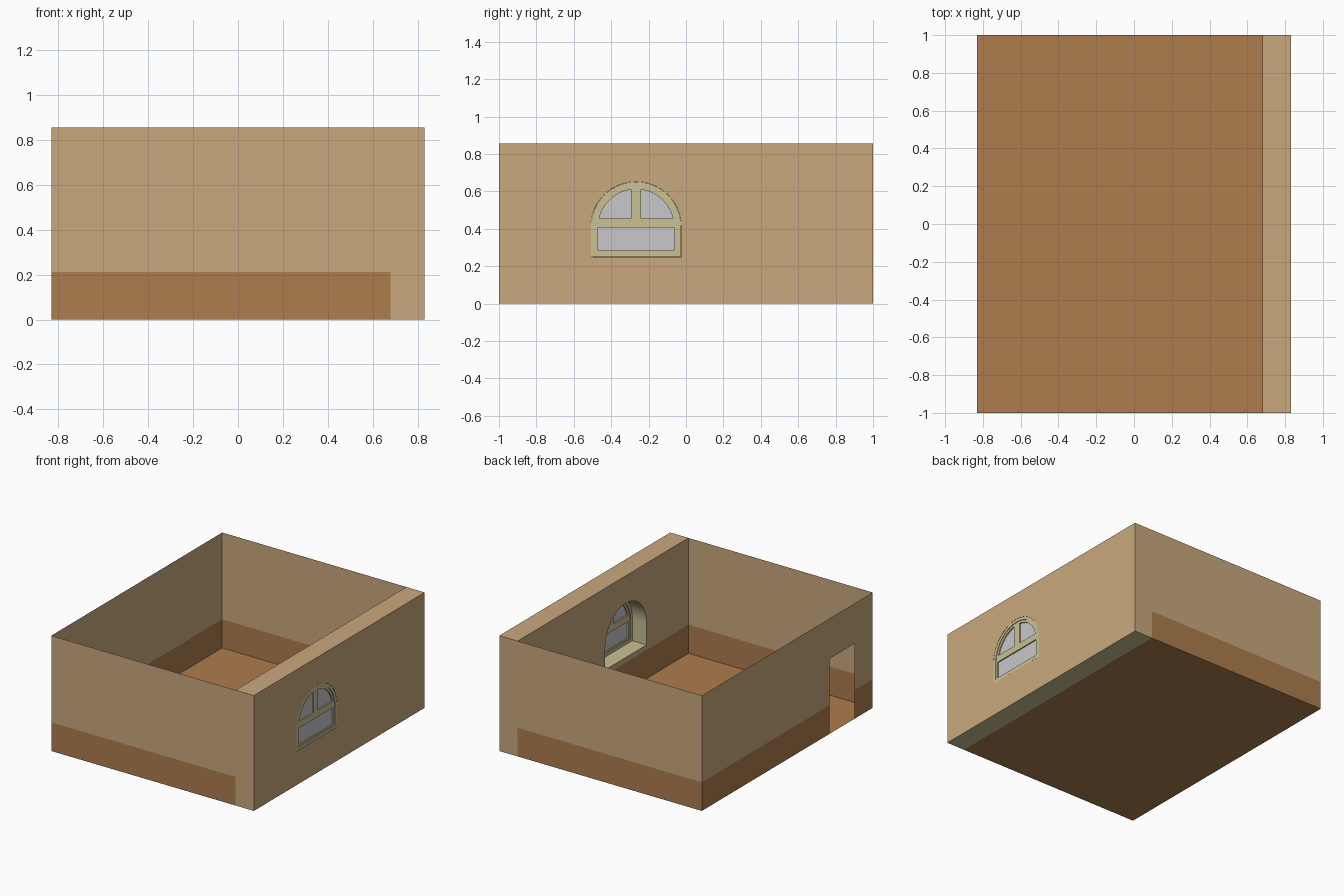
import bpy, bmesh, math

if "Cube" in bpy.data.objects:
    bpy.data.objects.remove(bpy.data.objects["Cube"])

X0, X1, XI = -0.83, 0.83, 0.68      # room sides, inner face of thick wall
H, BAND = 0.855, 0.212              # wall height, wainscot height
WY, SPRING, SILL, R = -0.267, 0.41, 0.25, 0.242   # arched window


def material(name, rgb):
    m = bpy.data.materials.new(name)
    m.diffuse_color = (*rgb, 1)
    m.use_nodes = True
    m.node_tree.nodes["Principled BSDF"].inputs["Base Color"].default_value = m.diffuse_color
    return m


PLASTER = material("plaster tan", (0.59, 0.397, 0.209))
WOOD = material("wood brown", (0.418, 0.205, 0.075))
CREAM = material("trim cream", (0.584, 0.533, 0.30))
GLASS = material("glass grey", (0.58, 0.58, 0.60))


def add_object(name, bm, mats):
    me = bpy.data.meshes.new(name)
    bm.to_mesh(me)
    bm.free()
    for m in mats:
        me.materials.append(m)
    ob = bpy.data.objects.new(name, me)
    bpy.context.collection.objects.link(ob)
    return ob


def thin_wall(name, rects, place):
    """Single-sided wall from (u0, u1, z0, z1) rectangles, brown below BAND."""
    bm = bmesh.new()
    for u0, u1, z0, z1 in rects:
        f = bm.faces.new([bm.verts.new(place(u, z)) for u, z in
                          ((u0, z0), (u1, z0), (u1, z1), (u0, z1))])
        f.material_index = 1 if z1 <= BAND else 0
    bmesh.ops.remove_doubles(bm, verts=bm.verts, dist=1e-5)
    return add_object(name, bm, [PLASTER, WOOD])


def panel(outlines, x0, x1):
    """Solid between x0 and x1 from (y, z) outlines; inner outlines are holes."""
    cu = bpy.data.curves.new("outline", 'CURVE')
    cu.dimensions = '2D'
    cu.fill_mode = 'BOTH'
    cu.extrude = (x1 - x0) / 2
    for pts in outlines:
        s = cu.splines.new('POLY')
        s.points.add(len(pts) - 1)
        for p, (y, z) in zip(s.points, pts):
            p.co = (y, z, 0, 1)
        s.use_cyclic_u = True
    tmp = bpy.data.objects.new("outline", cu)
    bpy.context.collection.objects.link(tmp)
    me = bpy.data.meshes.new_from_object(tmp.evaluated_get(bpy.context.evaluated_depsgraph_get()))
    bm = bmesh.new()
    bm.from_mesh(me)
    bpy.data.objects.remove(tmp)
    bpy.data.curves.remove(cu)
    bpy.data.meshes.remove(me)
    for v in bm.verts:
        v.co = (v.co.z + (x0 + x1) / 2, v.co.x, v.co.y)
    bmesh.ops.remove_doubles(bm, verts=bm.verts, dist=1e-5)
    bmesh.ops.recalc_face_normals(bm, faces=bm.faces)
    return bm


def smooth(ob):
    for p in ob.data.polygons:
        p.use_smooth = True
    ob.data.set_sharp_from_angle(angle=math.radians(30))


def rect(y0, y1, z0, z1):
    return [(y0, z0), (y1, z0), (y1, z1), (y0, z1)]


def arch(inset, n=28):
    """Window outline: straight sides with a half-round head."""
    r = R - inset
    head = [(WY + r * math.cos(math.pi * i / n), SPRING + r * math.sin(math.pi * i / n))
            for i in range(n + 1)]
    return [(WY - r, SILL + inset), (WY + r, SILL + inset)] + head


def quarter_light(side, inset, z0, gap, n=14):
    """Upper pane: part of the half-round head on one side of the mullion."""
    r = R - inset
    a0 = math.asin((z0 - SPRING) / r)
    a1 = math.acos(gap / r)
    pts = [(gap, z0)] + [(r * math.cos(a0 + (a1 - a0) * i / n),
                          SPRING + r * math.sin(a0 + (a1 - a0) * i / n)) for i in range(n + 1)]
    return [(WY + side * (y if k else gap), z) if k else (WY + side * gap, z)
            for k, (y, z) in enumerate(pts)]


# floor
bm = bmesh.new()
bm.faces.new([bm.verts.new(p) for p in ((X0, -1, 0), (XI, -1, 0), (XI, 1, 0), (X0, 1, 0))])
add_object("floor", bm, [WOOD])

# front and back walls
for name, y in (("front_wall", -1), ("back_wall", 1)):
    thin_wall(name, [(X0, XI, 0, BAND), (X0, XI, BAND, H)], lambda u, z, y=y: (u, y, z))

# left wall with doorway
D0, D1, DH = -0.79, -0.497, 0.557
thin_wall("left_wall_with_doorway",
          [(-1, D0, 0, BAND), (-1, D0, BAND, DH), (-1, D0, DH, H), (D0, D1, DH, H),
           (D1, 1, 0, BAND), (D1, 1, BAND, DH), (D1, 1, DH, H)],
          lambda u, z: (X0, u, z))

# thick right wall with arched opening
bm = panel([rect(-1, 1, 0, H), arch(0)], XI, X1)
bmesh.ops.bisect_plane(bm, geom=bm.verts[:] + bm.edges[:] + bm.faces[:],
                       plane_co=(0, 0, BAND), plane_no=(0, 0, 1))
for f in bm.faces:
    c, n = f.calc_center_median(), f.normal
    reveal = abs(n.x) < 0.5 and abs(c.y) < 0.9 and 0.2 < c.z < 0.7
    if reveal or n.z < -0.9 and c.z < 0.01:
        f.material_index = 2
    elif n.x < -0.5 and c.z < BAND:
        f.material_index = 1
smooth(add_object("right_wall", bm, [PLASTER, WOOD, CREAM]))

# window frame, sash with three lights, glass
smooth(add_object("window_frame", panel([arch(0.001), arch(0.022)], 0.795, 0.829), [CREAM]))
lights = [rect(WY - 0.203, WY + 0.203, 0.283, 0.406),
          quarter_light(-1, 0.04, 0.455, 0.027), quarter_light(1, 0.04, 0.455, 0.027)]
smooth(add_object("window_sash", panel([arch(0.022)] + lights, 0.802, 0.824), [CREAM]))
add_object("window_glass", panel([arch(0.03)], 0.811, 0.815), [GLASS])
